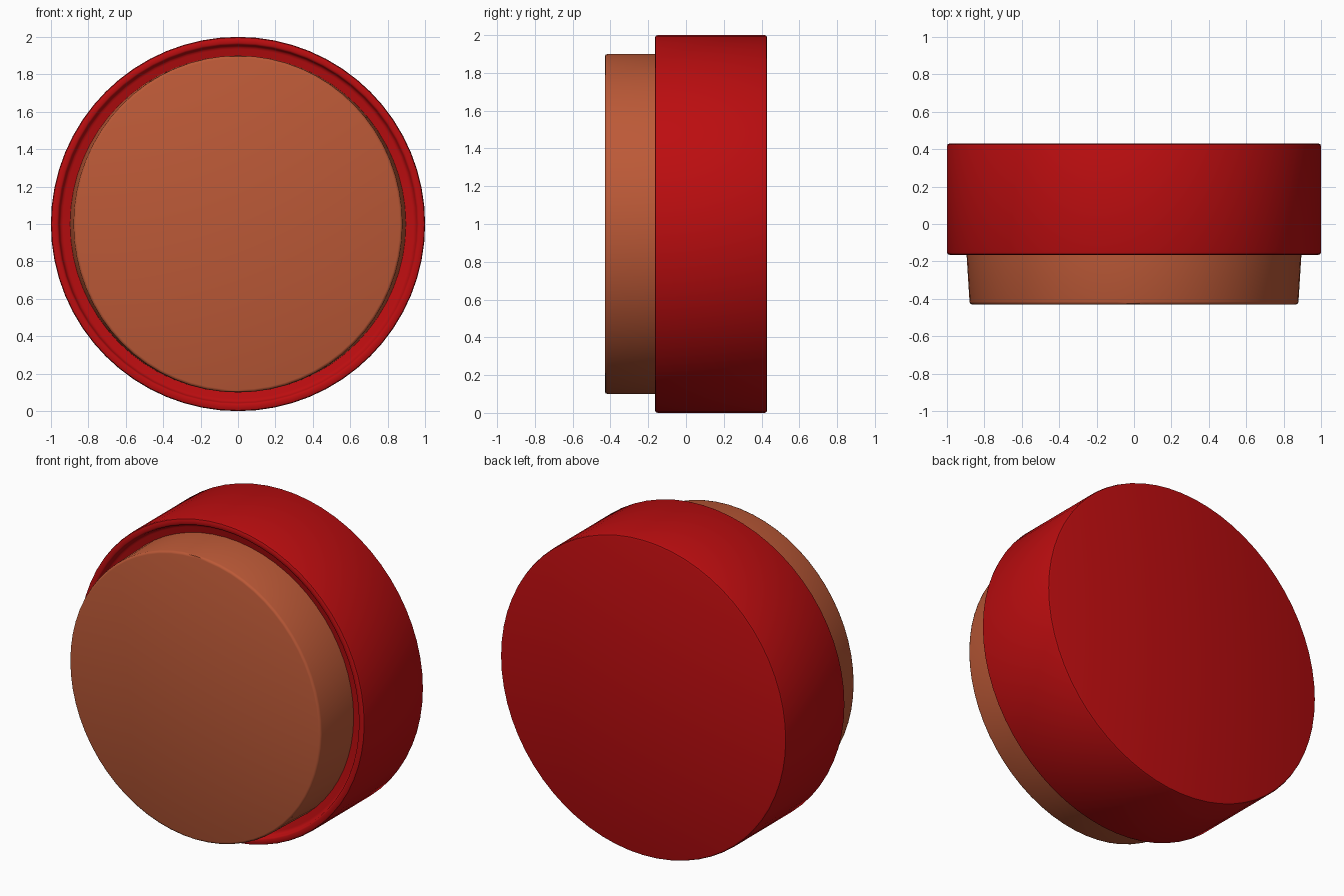
import bpy, bmesh
from math import sin, cos, pi, radians

if "Cube" in bpy.data.objects:
    bpy.data.objects.remove(bpy.data.objects["Cube"])

SEGMENTS = 64


def lathe(name, profile, color):
    """Skin rings along y. Each profile entry is (y, x radius, z radius)."""
    bm = bmesh.new()
    rings = []
    for y, rx, rz in profile:
        rings.append([bm.verts.new((rx * cos(2 * pi * i / SEGMENTS), y,
                                    1 + rz * sin(2 * pi * i / SEGMENTS)))
                      for i in range(SEGMENTS)])
    for a, b in zip(rings, rings[1:]):
        for i in range(SEGMENTS):
            j = (i + 1) % SEGMENTS
            bm.faces.new((a[i], a[j], b[j], b[i]))
    bm.faces.new(rings[0])
    bm.faces.new(rings[-1])
    bmesh.ops.recalc_face_normals(bm, faces=bm.faces)
    mesh = bpy.data.meshes.new(name)
    bm.to_mesh(mesh)
    bm.free()
    obj = bpy.data.objects.new(name, mesh)
    bpy.context.collection.objects.link(obj)
    mat = bpy.data.materials.new(name + "_paint")
    mat.diffuse_color = (*color, 1)
    mat.use_nodes = True
    mat.node_tree.nodes["Principled BSDF"].inputs["Base Color"].default_value = mat.diffuse_color
    mesh.materials.append(mat)
    bpy.ops.object.select_all(action='DESELECT')
    obj.select_set(True)
    bpy.context.view_layer.objects.active = obj
    bpy.ops.object.shade_smooth_by_angle(angle=radians(50))
    return obj


# Housing: recessed front floor, rounded rim, wall, rounded flat back
housing = [(-0.125, 0.935), (-0.13, 0.945), (-0.135, 0.952), (-0.155, 0.957),
           (-0.162, 0.961), (-0.165, 0.968), (-0.165, 0.985), (-0.161, 0.996),
           (-0.15, 1.0), (0.415, 1.0), (0.426, 0.996), (0.43, 0.985)]
lathe("housing", [(y, r, r) for y, r in housing], (0.5, 0.004, 0.005))

# Push button: narrows slightly sideways toward its bevelled front face
lathe("push_button", [(-0.43, 0.865, 0.885), (-0.426, 0.875, 0.896),
                      (-0.415, 0.879, 0.9), (-0.11, 0.898, 0.9)],
      (0.5, 0.1, 0.038))
